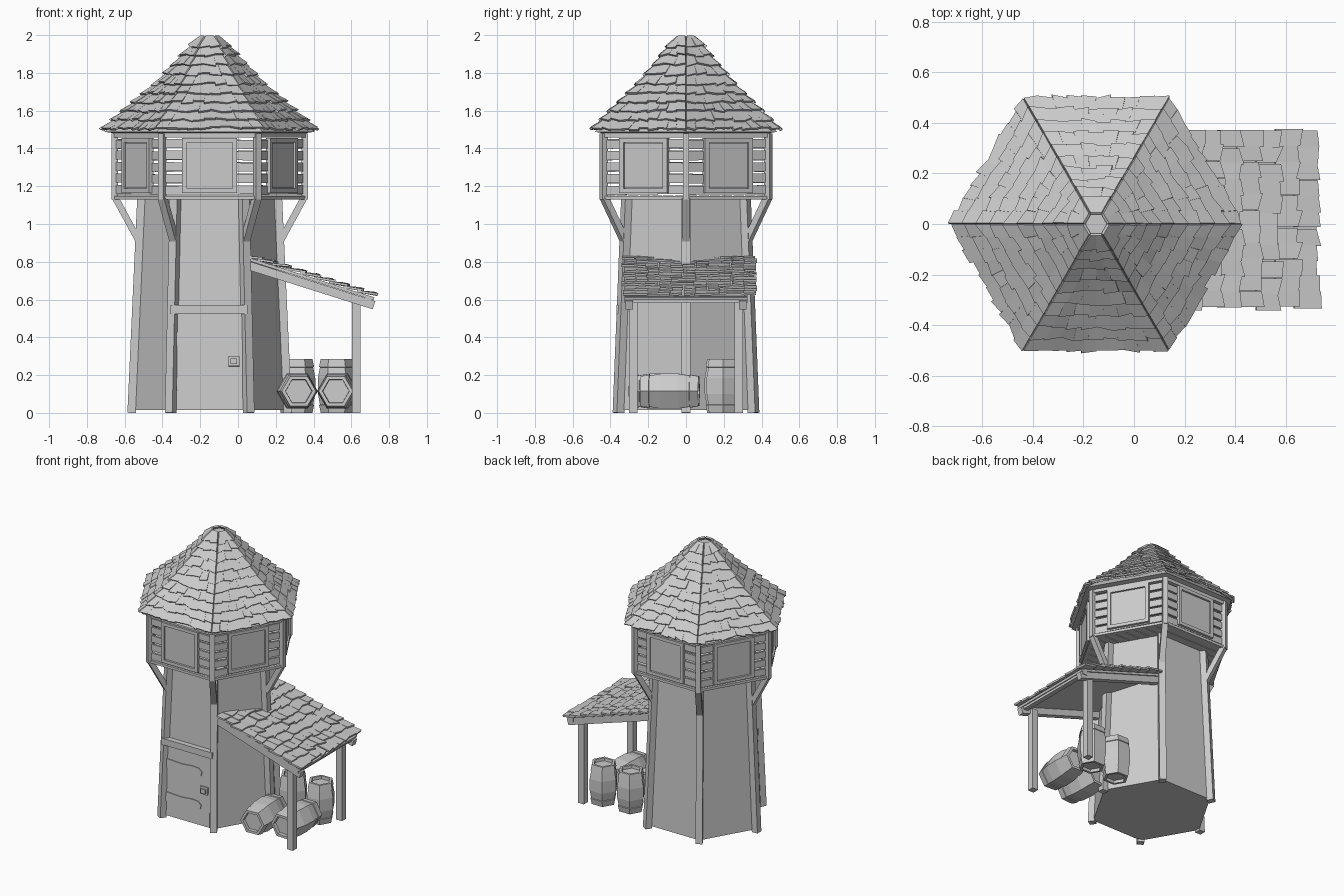
import bpy, bmesh, math, random
from mathutils import Vector as V

if "Cube" in bpy.data.objects:
    bpy.data.objects.remove(bpy.data.objects["Cube"])

random.seed(4)
CX = -0.15                      # tower axis
C30 = math.cos(math.pi / 6)

grey = bpy.data.materials.new("plain_grey")
grey.diffuse_color = (0.6, 0.6, 0.6, 1)
grey.use_nodes = True
grey.node_tree.nodes["Principled BSDF"].inputs["Base Color"].default_value = grey.diffuse_color


def finish(bm, name):
    bmesh.ops.recalc_face_normals(bm, faces=bm.faces[:])
    me = bpy.data.meshes.new(name)
    bm.to_mesh(me)
    bm.free()
    me.materials.append(grey)
    ob = bpy.data.objects.new(name, me)
    bpy.context.collection.objects.link(ob)
    return ob


def loft(bm, rings, caps=True):
    rs = [[bm.verts.new(p) for p in r] for r in rings]
    n = len(rs[0])
    for a, b in zip(rs, rs[1:]):
        for i in range(n):
            bm.faces.new((a[i], a[(i + 1) % n], b[(i + 1) % n], b[i]))
    if caps:
        bm.faces.new(rs[0][::-1])
        bm.faces.new(rs[-1])


def beam(bm, a, b, w, h, up=(0, 0, 1)):
    # box from a to b, h thick along "up", w thick across
    a, b, up = V(a), V(b), V(up)
    d = (b - a).normalized()
    s = d.cross(up).normalized() * w / 2
    u = s.cross(d).normalized() * h / 2
    loft(bm, [[p - s - u, p + s - u, p + s + u, p - s + u] for p in (a, b)])


def polar(r, deg, z):
    t = math.radians(deg)
    return V((CX + r * math.cos(t), r * math.sin(t), z))


def hexring(r, z):
    return [polar(r, 60 * k, z) for k in range(6)]


def shingle(bm, low, high, side, w0, w1, n, jit=0.012):
    # tapered tile, lower edge lifted and slightly crooked
    d = (low - high).normalized()
    pts = []
    lift = random.uniform(0.012, 0.02)
    for p, w, o in ((high, w1, 0.0), (low, w0, lift)):
        for s in (-1, 1):
            j = random.uniform(-jit, jit) if o else 0
            pts.append(p + side * s * w / 2 + n * o + d * j)
    h0, h1, l0, l1 = pts
    t = n * 0.012
    loft(bm, [[h0, h1, l1, l0], [h0 + t, h1 + t, l1 + t, l0 + t]])


# tower body
bm = bmesh.new()
loft(bm, [hexring(0.405, 0.015), hexring(0.355, 1.14)])
finish(bm, "tower_body")

# tower corner posts
bm = bmesh.new()
for k in range(6):
    beam(bm, polar(0.413, 60 * k, 0), polar(0.361, 60 * k, 1.14), 0.045, 0.045, polar(1, 60 * k, 0) - V((CX, 0, 0)))
finish(bm, "tower_posts")

# braces and posts of the lookout room
bm = bmesh.new()
for k in range(6):
    rad = polar(1, 60 * k, 0) - V((CX, 0, 0))
    beam(bm, polar(0.375, 60 * k, 0.91), polar(0.5, 60 * k, 1.14), 0.04, 0.035, rad)
    beam(bm, polar(0.503, 60 * k, 1.13), polar(0.503, 60 * k, 1.48), 0.034, 0.034, rad)
finish(bm, "room_posts_and_braces")

# floor planks of the room
bm = bmesh.new()
A, N = 0.5 * C30, 14
for i in range(N):
    y0, y1 = -A + 2 * A * i / N + 0.003, -A + 2 * A * (i + 1) / N - 0.003
    x0, x1 = (0.5 - abs(y) / math.sqrt(3) for y in (y0, y1))
    loft(bm, [[V((CX - x0, y0, z)), V((CX + x0, y0, z)), V((CX + x1, y1, z)), V((CX - x1, y1, z))]
              for z in (1.132, 1.15)])
finish(bm, "room_floor")

# room walls: spaced slats, framed shutters, top and bottom rails
walls, shut = bmesh.new(), bmesh.new()
for k in range(6):
    mid = 30 + 60 * k
    out = polar(1, mid, 0) - V((CX, 0, 0))
    side = V((-out.y, out.x, 0))

    def at(r, s, z):
        return V((CX, 0, z)) + out * r + side * s

    for i in range(5):
        z = 1.18 + i * 0.061
        j = random.uniform(-0.004, 0.004)
        beam(walls, at(0.43, -0.245, z + j), at(0.43, 0.245, z - j), 0.014, 0.047)
    beam(walls, at(0.433, -0.25, 1.47), at(0.433, 0.25, 1.47), 0.03, 0.022)
    beam(walls, at(0.433, -0.25, 1.14), at(0.433, 0.25, 1.14), 0.025, 0.018)
    beam(shut, at(0.438, 0, 1.19), at(0.438, 0, 1.43), 0.25, 0.012, out)
    for s in (-1, 1):
        beam(shut, at(0.441, s * 0.133, 1.165), at(0.441, s * 0.133, 1.455), 0.025, 0.028, out)
        beam(shut, at(0.441, -0.121, 1.31 + s * 0.1335), at(0.441, 0.121, 1.31 + s * 0.1335), 0.028, 0.023)
finish(walls, "room_wall_slats")
finish(shut, "window_shutters")

# main roof core, bell curved
prof = [(0.56, 1.488), (0.425, 1.605), (0.285, 1.725), (0.16, 1.855), (0.055, 1.975)]
bm = bmesh.new()
loft(bm, [hexring(0.5, 1.48)] + [hexring(r - 0.004, z) for r, z in prof])
finish(bm, "roof_core")


def on_roof(t):
    t = max(0, t) * (len(prof) - 1)
    i = min(int(t), len(prof) - 2)
    f = t - i
    return [prof[i][j] + (prof[i + 1][j] - prof[i][j]) * f for j in (0, 1)]


# main roof shingles
bm = bmesh.new()
ROWS = 10
for k in range(6):
    out = polar(1, 30 + 60 * k, 0) - V((CX, 0, 0))
    side = V((-out.y, out.x, 0))
    for i in range(ROWS):
        r0, z0 = on_roof(i / ROWS)
        r1, z1 = on_roof(min((i + 1.3) / ROWS, 1.03))
        n = max(2, round(r0 / 0.055))
        slope = V((0, 0, z1 - z0)) + out * (r1 - r0) * C30
        nor = side.cross(slope).normalized()
        if nor.z < 0:
            nor = -nor
        for c in range(n):
            f = (c + 0.5) / n - 0.5
            lo = V((CX, 0, z0)) + out * r0 * C30 + side * f * (r0 + 0.015)
            hi = V((CX, 0, z1)) + out * r1 * C30 + side * f * r1
            shingle(bm, lo, hi, side, (r0 + 0.015) / n * 1.03, r1 / n * 1.05, nor)
finish(bm, "roof_shingles")

# door with lintel, strap hinges and ring plate; follows the leaning wall
bm = bmesh.new()


def wall_y(z, o):
    return -(0.405 - 0.0444 * z) * C30 - o


beam(bm, (CX, wall_y(0.02, 0.002), 0.02), (CX, wall_y(0.53, 0.002), 0.53), 0.345, 0.012, (0, -1, 0))
finish(bm, "door")
bm = bmesh.new()
y = wall_y(0.547, 0.01)
beam(bm, (CX - 0.208, y, 0.547), (CX + 0.2, y, 0.547), 0.055, 0.046)
finish(bm, "door_lintel")
bm = bmesh.new()
for z in (0.155, 0.39):
    outline = [(-0.325, -0.032), (-0.2, -0.032), (-0.08, -0.036), (-0.05, -0.02),
               (-0.045, 0.01), (-0.07, 0.03), (-0.12, 0.034), (-0.2, 0.026), (-0.325, 0.032)]
    loft(bm, [[V((x, wall_y(z + dz, o), z + dz)) for x, dz in outline] for o in (0.004, 0.014)])
beam(bm, (-0.022, wall_y(0.245, 0.012), 0.247), (-0.022, wall_y(0.3, 0.012), 0.302), 0.058, 0.012, (0, -1, 0))
beam(bm, (-0.022, wall_y(0.26, 0.022), 0.258), (-0.022, wall_y(0.285, 0.022), 0.288), 0.034, 0.014, (0, -1, 0))
finish(bm, "door_fittings")

# lean-to frame: rafters, posts, eave beam
P, Q = V((0.04, 0, 0.785)), V((0.72, 0, 0.57))
bm = bmesh.new()
for s in (-1, 1):
    o = V((0, 0.3 * s, 0))
    beam(bm, P + o, Q + o, 0.04, 0.045)
    beam(bm, (0.626, 0.28 * s, 0), (0.626, 0.28 * s, 0.6), 0.046, 0.046, (1, 0, 0))
beam(bm, (0.69, -0.325, 0.6), (0.69, 0.325, 0.6), 0.035, 0.035)
finish(bm, "shed_frame")

# lean-to roof boards and shingles
up = V((0, 0, 0.034))
bm = bmesh.new()
beam(bm, P + up, Q + up, 0.65, 0.016)
finish(bm, "shed_roof_boards")
bm = bmesh.new()
slope = (Q - P).normalized()
nor = V((-slope.z, 0, slope.x))
for i in range(9):
    for c in range(11):
        lo = P + up + (Q - P) * (1.0 - i / 9) + nor * 0.006
        lo.y = -0.305 + 0.064 * c + random.uniform(-0.006, 0.006) + 0.006 * (i % 2)
        hi = lo - slope * 0.095
        if hi.x < 0.04:
            hi = lo - slope * 0.06
        if lo.x < 0.2 - abs(lo.y) * 0.58:
            continue            # hidden inside the tower
        w = random.uniform(0.062, 0.068)
        shingle(bm, lo, hi, V((0, 1, 0)), w, w, nor, 0.016)
finish(bm, "shed_shingles")


# barrels: six-sided staves with recessed lids and end hoops
def barrel(name, loc, rot, scale=1.0):
    bm = bmesh.new()
    rings = [(0.064, 0.02), (0.066, 0), (0.084, 0), (0.093, 0.042), (0.088, 0.044), (0.099, 0.1)]
    rings += [(r, 0.285 - z) for r, z in reversed(rings)]
    loft(bm, [[V((r * math.cos(math.pi / 3 * k), r * math.sin(math.pi / 3 * k), z - 0.1425))
               for k in range(6)] for r, z in rings])
    ob = finish(bm, name)
    ob.location, ob.rotation_euler, ob.scale = loc, rot, (scale,) * 3


for i, x in enumerate((0.31, 0.522)):
    barrel(f"standing_barrel_{i + 1}", (x, 0.185 + 0.01 * i, 0.143), (0, 0, 0))
barrel("lying_barrel_1", (0.313, -0.145, 0.115), (math.pi / 2, 0, 0.06), 1.08)
barrel("lying_barrel_2", (0.527, -0.085, 0.115), (math.pi / 2, 0, -0.06), 1.08)
